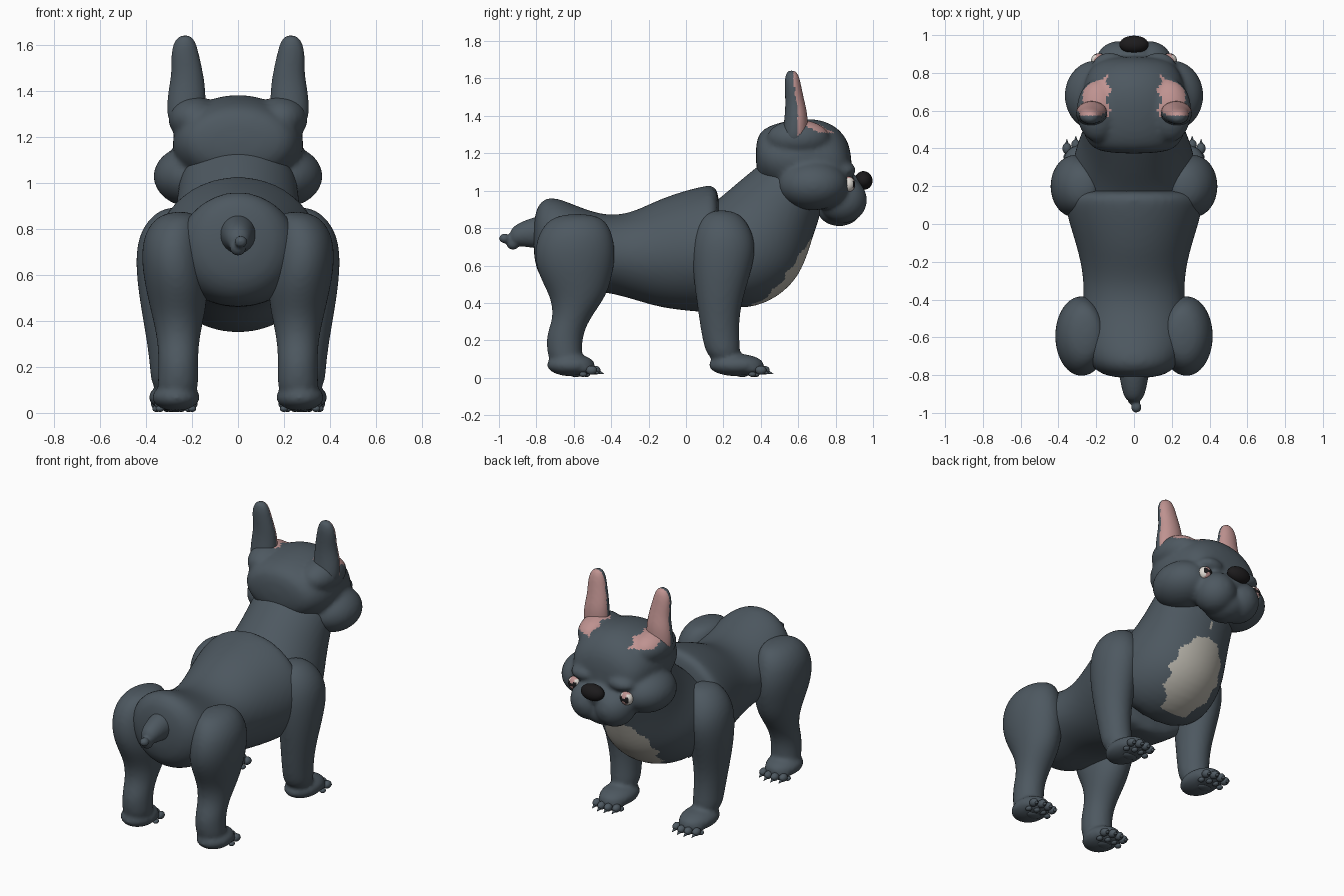
import bpy, bmesh, math
from math import sin, cos, pi
from mathutils import Matrix, Vector

cube = bpy.data.objects.get("Cube")
if cube:
    bpy.data.objects.remove(cube)


def material(name, color, rough=0.8):
    m = bpy.data.materials.new(name)
    m.use_nodes = True
    m.diffuse_color = (*color, 1)
    node = m.node_tree.nodes["Principled BSDF"]
    node.inputs["Base Color"].default_value = (*color, 1)
    node.inputs["Roughness"].default_value = rough
    return m


SLATE = material("slate fur", (0.075, 0.098, 0.118))
PINK = material("pink skin", (0.52, 0.29, 0.28))
CREAM = material("cream chest", (0.45, 0.43, 0.38))
BLACK = material("black nose", (0.012, 0.011, 0.012))
WHITE = material("eye white", (0.75, 0.71, 0.66))


def loft(bm, rings, n=16):
    """Skin ellipses given as (x, y, z, rx, r2, pitch in degrees)."""
    loops = []
    for x, y, z, rx, r2, pitch in rings:
        a = math.radians(pitch)
        up = Vector((0, -sin(a), cos(a)))
        loops.append([bm.verts.new(Vector((x, y, z)) + Vector((rx, 0, 0)) * cos(t) + up * r2 * sin(t))
                      for t in (2 * pi * i / n for i in range(n))])
    for a, b in zip(loops, loops[1:]):
        for i in range(n):
            j = (i + 1) % n
            bm.faces.new((a[i], a[j], b[j], b[i]))
    bm.faces.new(loops[0][::-1])
    bm.faces.new(loops[-1])


def blob(bm, center, radii, tilt=0):
    m = (Matrix.Translation(center) @ Matrix.Rotation(math.radians(tilt), 4, 'X')
         @ Matrix.Diagonal((*radii, 1)))
    bmesh.ops.create_uvsphere(bm, u_segments=24, v_segments=14, radius=1, matrix=m)


def finish(name, bm, mats, voxel=0, smooth=0, mirror=False, paint=None):
    """Make the object, fuse its pieces, mirror it and colour its faces."""
    bmesh.ops.recalc_face_normals(bm, faces=bm.faces)
    me = bpy.data.meshes.new(name)
    bm.to_mesh(me)
    bm.free()
    ob = bpy.data.objects.new(name, me)
    bpy.context.collection.objects.link(ob)
    if voxel:
        ob.modifiers.new("round", 'SUBSURF').levels = 2
        fuse = ob.modifiers.new("fuse", 'REMESH')
        fuse.mode = 'VOXEL'
        fuse.voxel_size = voxel
        soft = ob.modifiers.new("soften", 'SMOOTH')
        soft.factor = 0.5
        soft.iterations = smooth
    if mirror:
        ob.modifiers.new("mirror", 'MIRROR').use_mirror_merge = False
    graph = bpy.context.evaluated_depsgraph_get()
    done = bpy.data.meshes.new_from_object(ob.evaluated_get(graph))
    ob.modifiers.clear()
    ob.data = done
    done.materials.clear()
    for m in mats:
        done.materials.append(m)
    for p in done.polygons:
        p.use_smooth = True
        p.material_index = paint(p.center, p.normal) if paint else 0
    return ob


# Torso: upright rings from rump to chest (y, top, bottom, half width)
bm = bmesh.new()
torso = [(-0.82, 0.89, 0.60, 0.14), (-0.75, 0.99, 0.48, 0.25), (-0.62, 0.94, 0.45, 0.29),
         (-0.45, 0.87, 0.46, 0.28), (-0.3, 0.88, 0.42, 0.27), (-0.15, 0.96, 0.37, 0.30),
         (0, 1.01, 0.35, 0.35), (0.12, 1.04, 0.34, 0.38), (0.19, 1.04, 0.34, 0.37)]
loft(bm, [(0, y, (t + b) / 2, w, (t - b) / 2, 0) for y, t, b, w in torso])
finish("torso", bm, [SLATE], 0.018, 6)


# Chest and neck, with the pale bib
def bib(c, n):
    edge = 0.17 * math.sqrt(max(0, 1 - ((c.z - 0.56) / 0.19) ** 2)) + 0.012 * sin(c.z * 70)
    return 1 if c.y > 0.35 and n.y > 0.1 and abs(c.x) < edge else 0


bm = bmesh.new()
loft(bm, [(0, 0.08, 0.62, 0.33, 0.26, 10), (0, 0.24, 0.63, 0.34, 0.31, 30),
          (0, 0.37, 0.72, 0.32, 0.31, 42), (0, 0.45, 0.83, 0.28, 0.28, 45),
          (0, 0.53, 0.96, 0.265, 0.23, 45), (0, 0.62, 1.08, 0.25, 0.19, 45)], 20)
finish("chest_and_neck", bm, [SLATE, CREAM], 0.015, 6, paint=bib)


# Head: broad skull, cheeks, brow, jowls and chin
def ear_patch(c, n):
    x = abs(c.x)
    inside = 0.135 + 0.012 * sin(c.y * 60) < x < 0.27 and 0.57 < c.y < 0.81
    return 1 if inside and c.z > 1.31 else 0


bm = bmesh.new()
loft(bm, [(0, 0.37, 1.19, 0.18, 0.10, 0), (0, 0.43, 1.18, 0.26, 0.17, 0),
          (0, 0.56, 1.17, 0.30, 0.215, 0), (0, 0.70, 1.17, 0.28, 0.225, 0),
          (0, 0.82, 1.15, 0.25, 0.195, 0), (0, 0.89, 1.11, 0.16, 0.12, 0)])
for s in (-1, 1):
    blob(bm, (s * 0.20, 0.68, 1.03), (0.17, 0.19, 0.135))
    blob(bm, (s * 0.19, 0.60, 1.28), (0.115, 0.17, 0.10))
    blob(bm, (s * 0.085, 0.84, 0.95), (0.125, 0.13, 0.125))
    blob(bm, (s * 0.13, 0.84, 1.11), (0.09, 0.07, 0.045))
blob(bm, (0, 0.82, 0.90), (0.13, 0.12, 0.09))
blob(bm, (0, 0.86, 1.02), (0.10, 0.10, 0.07))
finish("head", bm, [SLATE, PINK], 0.014, 6, paint=ear_patch)

# Ears, pink on the forward side
bm = bmesh.new()
loft(bm, [(0.225, 0.58, 1.24, 0.08, 0.07, 90), (0.225, 0.585, 1.33, 0.088, 0.068, 90),
          (0.222, 0.59, 1.41, 0.082, 0.062, 90), (0.22, 0.582, 1.48, 0.07, 0.052, 90),
          (0.23, 0.573, 1.55, 0.064, 0.046, 90), (0.232, 0.567, 1.61, 0.052, 0.04, 90),
          (0.23, 0.565, 1.645, 0.025, 0.022, 90)])
finish("ears", bm, [SLATE, PINK], 0.01, 3, mirror=True,
       paint=lambda c, n: 1 if n.y > 0.2 and c.z > 1.3 else 0)

# Nose
bm = bmesh.new()
blob(bm, (0, 0.95, 1.055), (0.078, 0.047, 0.05), 15)
finish("nose", bm, [BLACK])

# Eyes with pupil and pink inner corner
bm = bmesh.new()
blob(bm, (0.185, 0.868, 1.035), (0.042, 0.036, 0.042))
gaze = Vector((0.45, 0.9, 0)).normalized()


def eye_color(c, n):
    d = Vector((abs(n.x), n.y, n.z)).dot(gaze)
    if d > 0.93:
        return 2
    return 1 if abs(n.x) < 0.35 or n.z > 0.75 else 0


finish("eyes", bm, [WHITE, PINK, BLACK], mirror=True, paint=eye_color)


# Legs: level rings from shoulder or hip down to the paw
def legs(name, rings, paw):
    bm = bmesh.new()
    loft(bm, [(*r, 90) for r in rings])
    x, y, reach = paw
    blob(bm, (x, y, 0.068), (0.105, reach, 0.06))
    blob(bm, (x, y + reach * 0.45, 0.05), (0.09, reach * 0.55, 0.04))
    finish(name, bm, [SLATE], 0.013, 5, mirror=True)
    # Toes, claws and pads
    bm = bmesh.new()
    for i in range(4):
        t = (i - 1.5) / 1.5
        tip = Vector((x + 0.07 * t, y + reach - 0.02 * t * t, 0.04))
        blob(bm, tip, (0.024, 0.03, 0.024))
        m = Matrix.Translation(tip + Vector((0, 0.03, -0.013))) @ Matrix.Rotation(-1.9, 4, 'X')
        bmesh.ops.create_cone(bm, cap_ends=True, segments=10, radius1=0.014, radius2=0.001,
                              depth=0.04, matrix=m)
        blob(bm, tip - Vector((0, 0.045, 0.022)), (0.018, 0.02, 0.014))
    blob(bm, (x, y + reach * 0.2, 0.018), (0.045, 0.035, 0.014))
    finish(name + "_toes", bm, [SLATE], mirror=True)


legs("front_legs", [(0.26, 0.19, 0.90, 0.07, 0.08), (0.30, 0.20, 0.81, 0.125, 0.15),
                    (0.315, 0.205, 0.68, 0.138, 0.18), (0.315, 0.185, 0.5, 0.118, 0.145),
                    (0.305, 0.175, 0.35, 0.10, 0.112), (0.295, 0.185, 0.2, 0.088, 0.10),
                    (0.29, 0.21, 0.08, 0.09, 0.09)], (0.285, 0.27, 0.15))
legs("hind_legs", [(0.25, -0.58, 0.88, 0.08, 0.12), (0.28, -0.59, 0.79, 0.135, 0.20),
                   (0.28, -0.595, 0.66, 0.145, 0.225), (0.265, -0.59, 0.54, 0.14, 0.20),
                   (0.26, -0.575, 0.43, 0.118, 0.15), (0.26, -0.61, 0.32, 0.093, 0.10),
                   (0.26, -0.65, 0.23, 0.088, 0.10), (0.26, -0.65, 0.14, 0.09, 0.095),
                   (0.265, -0.64, 0.07, 0.09, 0.09)], (0.27, -0.615, 0.13))

# Tail with a knobbly tip
bm = bmesh.new()
loft(bm, [(0, -0.74, 0.78, 0.09, 0.10, 0), (0, -0.83, 0.775, 0.075, 0.08, 0),
          (0, -0.90, 0.765, 0.06, 0.062, 0), (0, -0.945, 0.75, 0.035, 0.04, 0)])
blob(bm, (0, -0.925, 0.72), (0.036, 0.036, 0.036))
blob(bm, (0.012, -0.97, 0.745), (0.028, 0.03, 0.026))
finish("tail", bm, [SLATE], 0.009, 2)
